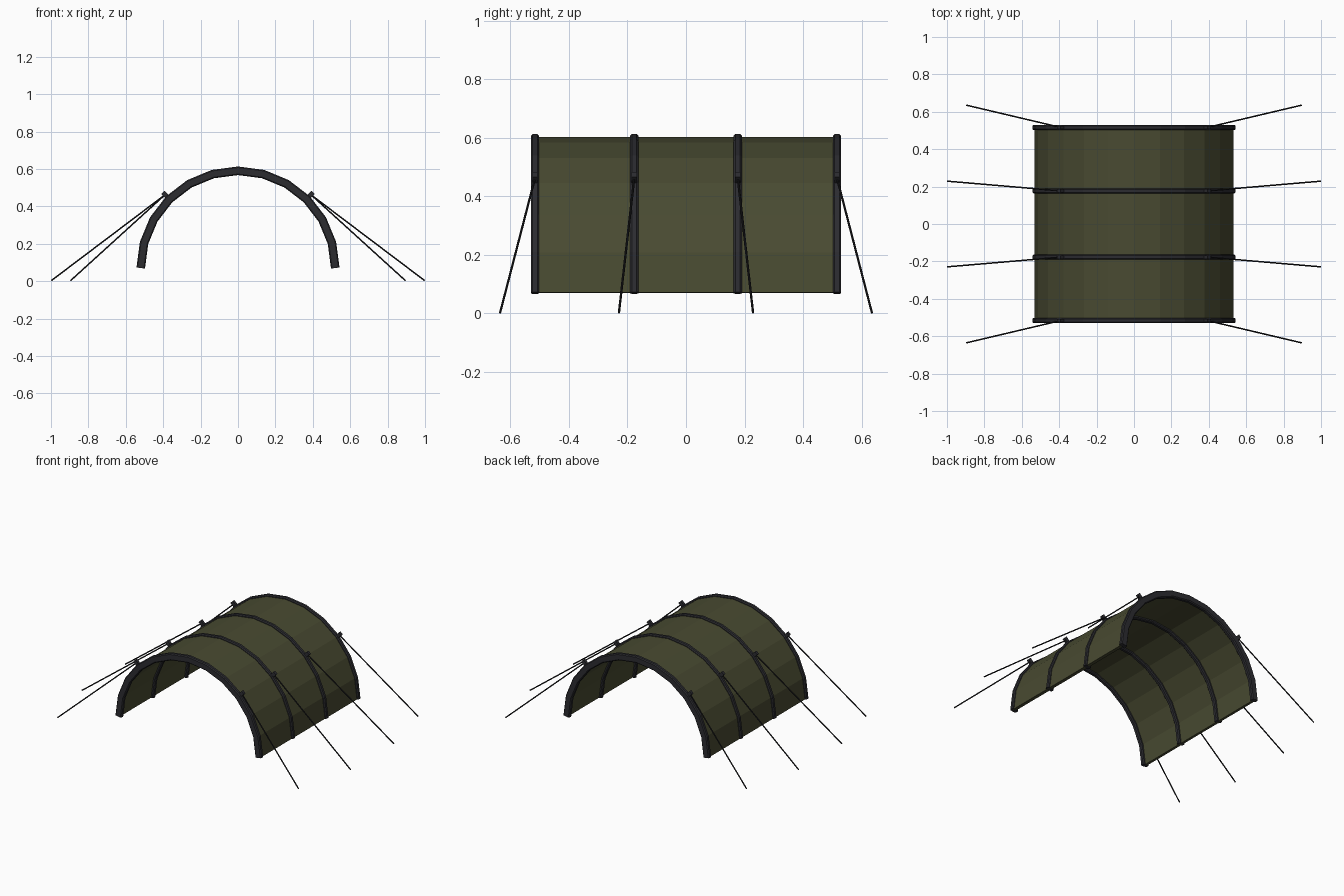
import bpy, bmesh, math
from mathutils import Vector, Matrix

if "Cube" in bpy.data.objects:
    bpy.data.objects.remove(bpy.data.objects["Cube"])

R, BASE, SEG = 0.52, 0.07, 12


def material(name, rgb):
    m = bpy.data.materials.new(name)
    m.diffuse_color = (*rgb, 1)
    m.use_nodes = True
    m.node_tree.nodes["Principled BSDF"].inputs["Base Color"].default_value = m.diffuse_color
    return m


OLIVE = material("olive_canvas", (0.066, 0.069, 0.031))
DARK = material("dark_frame", (0.025, 0.025, 0.03))
BLACK = material("black_rope", (0.012, 0.012, 0.014))


def finish(bm, name, mat):
    bmesh.ops.recalc_face_normals(bm, faces=bm.faces)
    me = bpy.data.meshes.new(name)
    bm.to_mesh(me)
    bm.free()
    me.materials.append(mat)
    ob = bpy.data.objects.new(name, me)
    bpy.context.collection.objects.link(ob)
    return ob


def arch(name, profile, mat):
    """Sweep a closed (radial offset, y) profile over a 12-sided half circle."""
    bm = bmesh.new()
    rings = []
    for i in range(SEG + 1):
        a = math.pi * i / SEG
        # square-cut ends follow the end segments, inner joints are mitred
        t = a + (math.pi / SEG / 2 if i == 0 else -math.pi / SEG / 2 if i == SEG else 0)
        rings.append([bm.verts.new((R * math.cos(a) + d * math.cos(t), y,
                                    BASE + R * math.sin(a) + d * math.sin(t)))
                      for d, y in profile])
    n = len(profile)
    for r0, r1 in zip(rings, rings[1:]):
        for k in range(n):
            bm.faces.new((r0[k], r0[(k + 1) % n], r1[(k + 1) % n], r1[k]))
    bm.faces.new(rings[0])
    bm.faces.new(rings[-1])
    return finish(bm, name, mat)


# Canvas cover
arch("canvas_cover", [(-0.008, -0.52), (0.012, -0.52), (0.012, 0.52), (-0.008, 0.52)], OLIVE)

# Ribs with a chamfered box section
H, W, C = 0.023, 0.014, 0.006
section = [(H, W - C), (H - C, W), (C - H, W), (-H, W - C),
           (-H, C - W), (C - H, -W), (H - C, -W), (H, C - W)]
rib_ys = (-0.516, -0.177, 0.177, 0.516)
for i, y0 in enumerate(rib_ys):
    arch(f"rib_{i + 1}", [(d, y0 + y) for d, y in section], DARK)

# Rope lugs and guy ropes, both sides
for i, y0 in enumerate(rib_ys):
    outer = abs(y0) > 0.3
    foot_x, foot_y = (0.895, 0.635) if outer else (0.998, 0.229)
    for side, s in (("left", -1), ("right", 1)):
        top = Vector((s * 0.39, y0, 0.462))
        bm = bmesh.new()
        bmesh.ops.create_cube(bm, size=1, matrix=Matrix.Translation(top)
                              @ Matrix.Rotation(s * math.pi / 4, 4, 'Y')
                              @ Matrix.Diagonal((0.024, 0.018, 0.036, 1)))
        finish(bm, f"rope_lug_{side}_{i + 1}", DARK)

        foot = Vector((s * foot_x, math.copysign(foot_y, y0), 0.003))
        axis = foot - top
        bm = bmesh.new()
        bmesh.ops.create_cone(bm, cap_ends=True, segments=8, radius1=0.004, radius2=0.004,
                              depth=axis.length,
                              matrix=Matrix.Translation((top + foot) / 2)
                              @ axis.to_track_quat('Z', 'Y').to_matrix().to_4x4())
        finish(bm, f"guy_rope_{side}_{i + 1}", BLACK)
